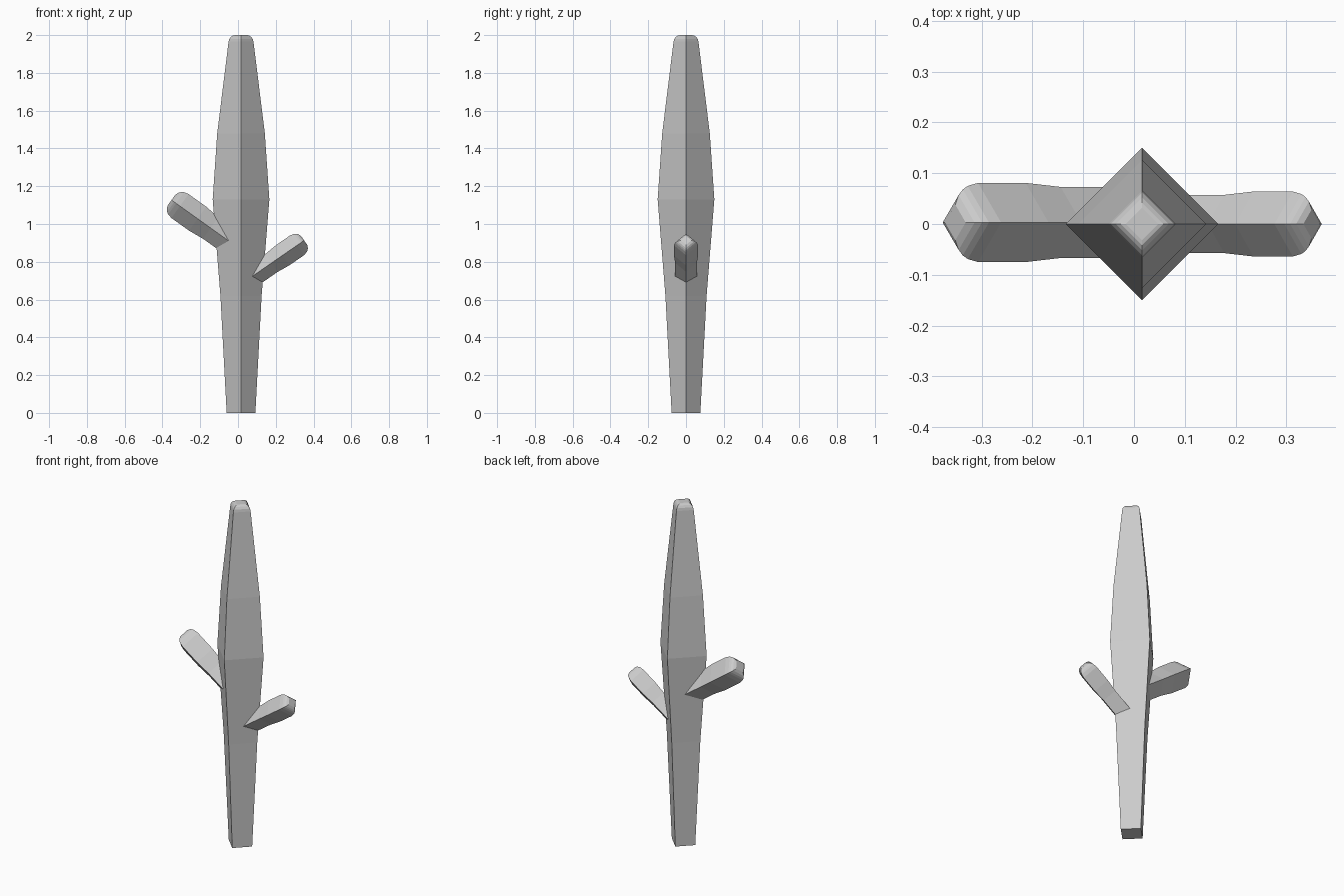
import bpy, bmesh
from math import cos, sin, tau
from mathutils import Vector

if "Cube" in bpy.data.objects:
    bpy.data.objects.remove(bpy.data.objects["Cube"])


def limb(name, base, direction, profile):
    """Four-sided tapering limb: profile is (distance along axis, corner radius)."""
    axis = Vector(direction).normalized()
    side = Vector((0, 1, 0))
    up = axis.cross(side)
    bm = bmesh.new()
    rings = []
    for d, r in profile:
        centre = Vector(base) + axis * d
        rings.append([bm.verts.new(centre + (side * cos(tau * i / 4) + up * sin(tau * i / 4)) * r)
                      for i in range(4)])
    for a, b in zip(rings, rings[1:]):
        for i in range(4):
            j = (i + 1) % 4
            bm.faces.new((a[i], a[j], b[j], b[i]))
    bm.faces.new(rings[0])
    bm.faces.new(rings[-1])
    bmesh.ops.recalc_face_normals(bm, faces=bm.faces)
    mesh = bpy.data.meshes.new(name)
    bm.to_mesh(mesh)
    bm.free()
    obj = bpy.data.objects.new(name, mesh)
    bpy.context.collection.objects.link(obj)
    return obj


def branch(name, start, tip, y, s):
    """Branch with a swollen, rounded end; s scales its thickness."""
    a, b = Vector((start[0], y, start[1])), Vector((tip[0], y, tip[1]))
    n = (b - a).length
    # (distance back from the tip, radius)
    shape = [(0.255, 0.07), (0.17, 0.078), (0.055, 0.078), (0.03, 0.072),
             (0.018, 0.065), (0.008, 0.054), (0.0, 0.035)]
    profile = [(0, 0.07 * s)] + [(n - d * s, r * s) for d, r in shape]
    limb(name, a, b - a, profile)


# Trunk with a softened top
limb("trunk", (0.016, 0, 0), (0, 0, 1),
     [(0, 0.076), (0.62, 0.109), (1.13, 0.15), (1.48, 0.126), (1.965, 0.066),
      (1.98, 0.062), (1.992, 0.052), (1.998, 0.042), (2.0, 0.032)])

# Side branches, rooted inside the trunk
branch("left_branch", (0.016, 0.864), (-0.352, 1.127), 0.003, 1.0)
branch("right_branch", (0.016, 0.682), (0.35, 0.913), 0.0, 0.82)
